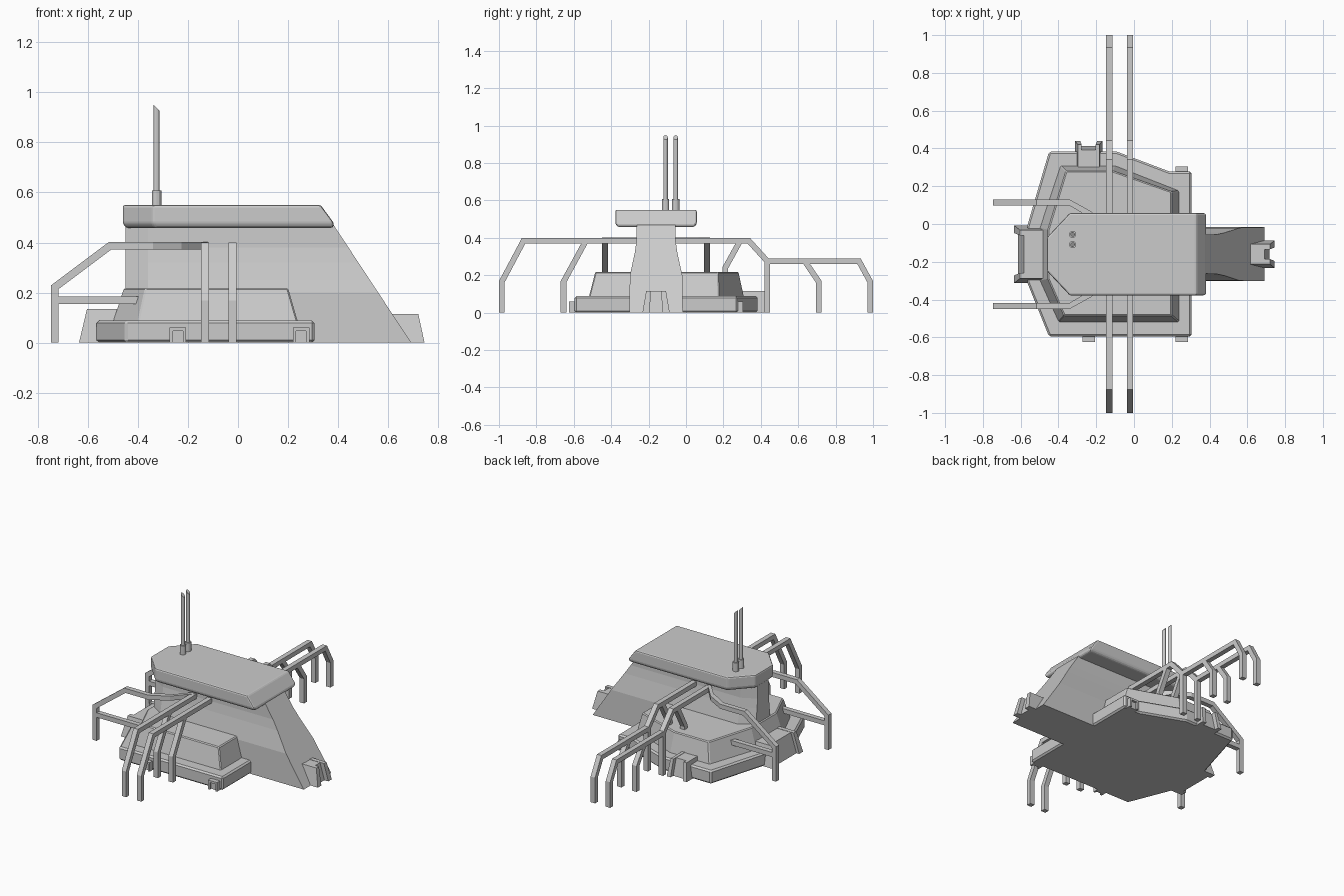
import bpy, bmesh
from mathutils import Vector
from math import cos, sin, pi

if "Cube" in bpy.data.objects:
    bpy.data.objects.remove(bpy.data.objects["Cube"])

CY = -0.16  # symmetry line of the tower


def finish(name, bm, bevel=0, segs=1):
    bmesh.ops.recalc_face_normals(bm, faces=bm.faces)
    me = bpy.data.meshes.new(name)
    bm.to_mesh(me)
    bm.free()
    ob = bpy.data.objects.new(name, me)
    bpy.context.collection.objects.link(ob)
    if bevel:
        m = ob.modifiers.new("bevel", 'BEVEL')
        m.width, m.segments, m.limit_method = bevel, segs, 'ANGLE'
    return ob


def loft(name, rings, bevel=0, segs=1):
    """Skin a list of equal-length point rings and cap the ends."""
    bm = bmesh.new()
    vs = [[bm.verts.new(p) for p in r] for r in rings]
    n = len(rings[0])
    for a, b in zip(vs, vs[1:]):
        for i in range(n):
            j = (i + 1) % n
            bm.faces.new((a[i], a[j], b[j], b[i]))
    bm.faces.new(vs[0])
    bm.faces.new(vs[-1])
    return finish(name, bm, bevel, segs)


def at_z(pts, z):
    return [(x, y, z) for x, y in pts]


def pipe(name, path, place, h=0.015, w=0.016):
    """Square bar along (u, z, v) points, mitred in the u-z plane."""
    P = [Vector(p[:2]) for p in path]
    rings = []
    for i, p in enumerate(P):
        d0 = (p - P[max(i - 1, 0)]).normalized()
        d1 = (P[min(i + 1, len(P) - 1)] - p).normalized()
        n0, n1 = Vector((-d0.y, d0.x)), Vector((-d1.y, d1.x))
        if i == 0:
            n0 = n1
        if i == len(P) - 1:
            n1 = n0
        m = (n0 + n1).normalized()
        m *= h / m.dot(n1)
        v = path[i][2]
        rings.append([place(*(p + m * s), v + t * w)
                      for s, t in ((-1, -1), (1, -1), (1, 1), (-1, 1))])
    return loft(name, rings)


def nose(x0, x1, hw, tip, cut):
    """Outline with a chamfered left end, mirrored about CY."""
    half = [(x1, hw), (x0 + cut, hw), (x0, tip)]
    return [(x, CY + y) for x, y in half] + [(x, CY - y) for x, y in half[::-1]]


# Stepped platform
low = [(.305, -.595), (.305, .277), (.19, .277), (-.09, .383), (-.45, .383),
       (-.565, -.01), (-.565, -.31), (-.45, -.595)]
loft("platform", [at_z(low, 0), at_z(low, .088)], .01)
mid0 = [(.24, -.52), (.24, .175), (.235, .178), (-.10, .31), (-.39, .31),
        (-.50, -.02), (-.50, -.30), (-.40, -.52)]
mid1 = [(.20, -.485), (.20, .17), (.195, .173), (-.11, .28), (-.36, .28),
        (-.455, -.03), (-.455, -.29), (-.37, -.485)]
loft("upper_deck", [at_z(mid0, .08), at_z(mid1, .218)], .008)

# Tower with flared sides and sloping right end
tower = []
for z, hw in ((0, .143), (.20, .14), (.25, .129), (.32, .114), (.38, .105), (.475, .103)):
    tower.append(at_z(nose(-.45, .692 - z * .66, hw, hw * .55, .09), z))
loft("tower", tower)

# Roof slab
loft("roof", [at_z(nose(-.445, .378, .205, .08, .115), .458),
              at_z(nose(-.46, .385, .218, .09, .12), .475),
              at_z(nose(-.46, .33, .218, .09, .12), .55)], .012, 2)


# Clamp feet: a middle block between two flared cheeks
def foot(name, origin, out, reach, back, hw, inner, h, taper, inset, lintel=0):
    o, d = Vector((*origin, 0)), Vector((*out, 0))
    s = Vector((-d.y, d.x, 0))

    def pt(u, v, z):
        return o + d * u + s * v + Vector((0, 0, z))

    def block(part, u0, u1, v0, v1, z0, z1, du=0, dv0=0, dv1=0):
        loft(name + part, [
            [pt(u0, v0, z0), pt(u1, v0, z0), pt(u1, v1, z0), pt(u0, v1, z0)],
            [pt(u0, v0 - dv0, z1), pt(u1 - du, v0 - dv0, z1),
             pt(u1 - du, v1 - dv1, z1), pt(u0, v1 - dv1, z1)]])

    block("_core", back, reach - inset, -inner, inner, 0, h - .002, taper, -taper * .3, taper * .3)
    for sg in (-1, 1):
        block("_cheek", back, reach, sg * inner, sg * hw, 0, h, taper,
              sg * taper * .4, sg * taper * .8)
    if lintel:
        block("_lintel", back, reach, -inner, inner, h - lintel, h)


foot("right_foot", (0, CY), (1, 0), .745, .60, .073, .036, .115, .025, .028)
foot("left_foot", (0, CY), (-1, 0), .635, .46, .153, .112, .135, .032, .02)
foot("rear_foot", (-.24, 0), (0, 1), .44, .30, .073, .045, .115, .02, .028)
for x, y, d in ((-.24, -.59, -1), (.252, -.59, -1), (.252, .27, 1)):
    foot("small_foot", (x, y), (0, d), .035, -.03, .033, .02, .06, 0, .015, .014)


# Long pipe runs across the tower, with branch legs front and rear
def along_y(u, z, v):
    return (v, u, z)


runs = {
    "long_pipe": [(-.985, 0), (-.985, .165), (-.868, .385), (.335, .385), (.435, .275),
                  (.925, .275), (.985, .165), (.985, 0)],
    "front_branch": [(-.655, 0), (-.655, .165), (-.535, .385)],
    "rear_leg": [(.434, 0), (.434, .27)],
    "rear_branch": [(.635, .275), (.71, .165), (.71, 0)],
    "deck_branch": [(.29, .385), (.21, .24), (.21, .2)],
}
for x in (-.131, -.021):
    for name, path in runs.items():
        pipe(name, [(u, z, x) for u, z in path], along_y)


# Left pipes: upper arm bends in to the tower, lower arm enters the deck
def along_x(u, z, v):
    return (u, v, z)


for sg in (-1, 1):
    y, yin = CY + sg * .273, CY + sg * .21
    pipe("left_pipe", [(-.731, 0, y), (-.731, .222, y), (-.511, .387, y),
                       (-.34, .387, y), (-.225, .387, CY + sg * .205)], along_x)
    pipe("left_pipe_inlet", [(-.34, .387, y), (-.225, .387, yin), (-.12, .387, CY + sg * .09)], along_x)
    pipe("left_brace", [(-.731, .17, y), (-.34, .17, y), (-.225, .17, yin)], along_x)


# Antenna pair with slanted tips
def disc(x, y, z, r, slant=0, n=12):
    return [(x + r * cos(2 * pi * i / n), y + r * sin(2 * pi * i / n),
             z - slant * cos(2 * pi * i / n)) for i in range(n)]


for y in (-.109, -.055):
    loft("antenna_socket", [disc(-.325, y, .54, .019), disc(-.325, y, .608, .019)])
    loft("antenna_rod", [disc(-.325, y, .6, .012), disc(-.325, y, .937, .012, .012)])
